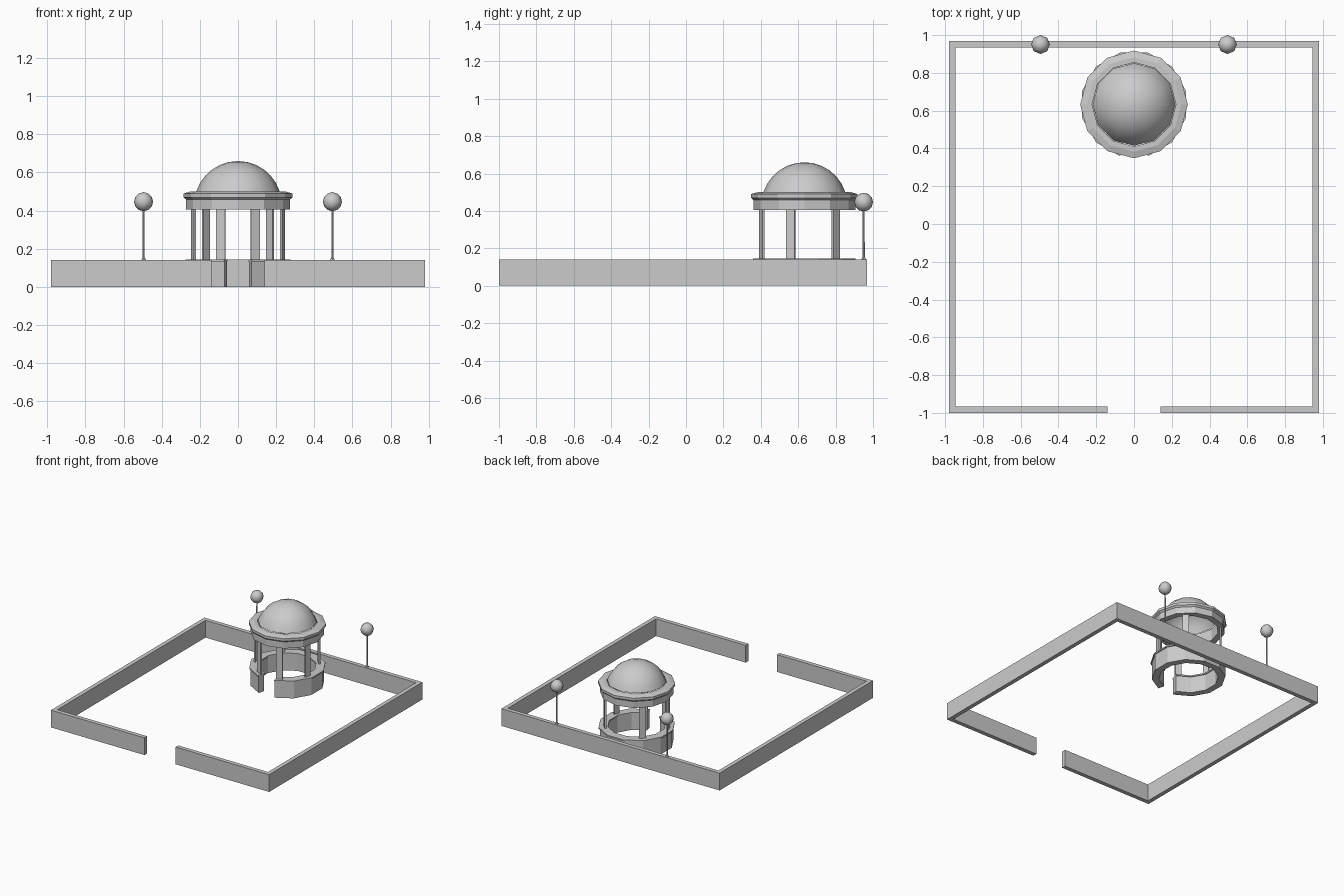
import bpy, bmesh
from math import sin, cos, pi, radians, atan2
from mathutils import Matrix, Vector

if "Cube" in bpy.data.objects:
    bpy.data.objects.remove(bpy.data.objects["Cube"], do_unlink=True)

grey = bpy.data.materials.new("plain grey stone")
grey.use_nodes = True
grey.diffuse_color = (0.6, 0.6, 0.6, 1)
grey.node_tree.nodes["Principled BSDF"].inputs["Base Color"].default_value = (0.6, 0.6, 0.6, 1)

CENTRE = Vector((0, 0.633, 0))   # middle of the rotunda


def finish(name, bm, smooth=False):
    bmesh.ops.remove_doubles(bm, verts=bm.verts, dist=0.0001)
    bmesh.ops.recalc_face_normals(bm, faces=bm.faces)
    for f in bm.faces:
        f.smooth = smooth
    mesh = bpy.data.meshes.new(name)
    bm.to_mesh(mesh)
    bm.free()
    mesh.materials.append(grey)
    obj = bpy.data.objects.new(name, mesh)
    bpy.context.collection.objects.link(obj)
    return obj


def box(name, low, high, at=(0, 0, 0), turn=0):
    bm = bmesh.new()
    low, high = Vector(low), Vector(high)
    mat = (Matrix.Translation(at) @ Matrix.Rotation(turn, 4, "Z")
           @ Matrix.Translation((low + high) / 2) @ Matrix.Diagonal((*(high - low), 1)))
    bmesh.ops.create_cube(bm, size=1, matrix=mat)
    return finish(name, bm)


def lathe(name, profile, at, steps=12, start=0, sweep=2 * pi, closed=True, smooth=False):
    """Turn a (radius, height) profile about a vertical axis."""
    bm = bmesh.new()
    full = sweep > 2 * pi - 0.01
    rows = []
    for i in range(steps if full else steps + 1):
        a = start + sweep * i / steps
        rows.append([bm.verts.new((at[0] + r * cos(a), at[1] + r * sin(a), at[2] + z))
                     for r, z in profile])
    n = len(profile)
    for i in range(steps):
        p, q = rows[i], rows[(i + 1) % len(rows)]
        for j in range(n if closed else n - 1):
            k = (j + 1) % n
            bm.faces.new((p[j], q[j], q[k], p[k]))
    if closed and not full:
        bm.faces.new(rows[0])
        bm.faces.new(rows[-1])
    return finish(name, bm, smooth)


# Courtyard walls with an entrance gap at the front
X, Y0, Y1, T, H = 0.98, -1.0, 0.968, 0.034, 0.14
box("back_wall", (-X, Y1 - T, 0), (X, Y1, H))
for side, label in ((1, "left"), (-1, "right")):
    a, b = sorted((side * X, side * (X - T)))
    box(label + "_wall", (a, Y0 + T, 0), (b, Y1 - T, H))
    a, b = sorted((side * X, side * 0.14))
    box(label + "_front_wall", (a, Y0, 0), (b, Y0 + T, H))

    # Lamp on the back wall
    lamp = (side * 0.495, 0.95, 0)
    lathe(label + "_lamp_post",
          [(0, H), (0.013, H), (0.006, 0.155), (0.005, 0.41), (0, 0.41)],
          lamp, steps=8, closed=False)
    globe = [(0.05 * sin(pi * i / 6), 0.447 - 0.05 * cos(pi * i / 6)) for i in range(7)]
    lathe(label + "_lamp_globe", globe, lamp, steps=8, closed=False, smooth=True)

# Open ring of low wall with a thin sill
GAP = dict(steps=11, start=radians(-75), sweep=radians(330))
lathe("rotunda_base", [(0.222, 0), (0.275, 0), (0.275, 0.134), (0.222, 0.134)], CENTRE, **GAP)
lathe("rotunda_sill", [(0.215, 0.134), (0.284, 0.134), (0.284, 0.145), (0.215, 0.145)],
      CENTRE, **GAP)

# Flat columns facing the centre
for label, x, y in (("front", 0.09, -0.228), ("middle", 0.233, -0.074), ("back", 0.168, 0.168)):
    for side, hand in ((1, "left"), (-1, "right")):
        box(f"{label}_{hand}_column", (-0.006, -0.025, 0.145), (0.006, 0.025, 0.41),
            CENTRE + Vector((side * x, y, 0)), atan2(y, side * x))

# Beam ring and cornice
lathe("beam_ring", [(0.222, 0.405), (0.272, 0.405), (0.272, 0.458), (0.222, 0.458)], CENTRE)
lathe("cornice", [(0.222, 0.458), (0.272, 0.458), (0.285, 0.47), (0.285, 0.49),
                  (0.25, 0.5), (0.222, 0.5)], CENTRE)

# Dome
arc = [(0.23 * sin(radians(a)), 0.43 + 0.23 * cos(radians(a))) for a in range(0, 73, 12)]
lathe("dome", arc, CENTRE, closed=False, smooth=True)
